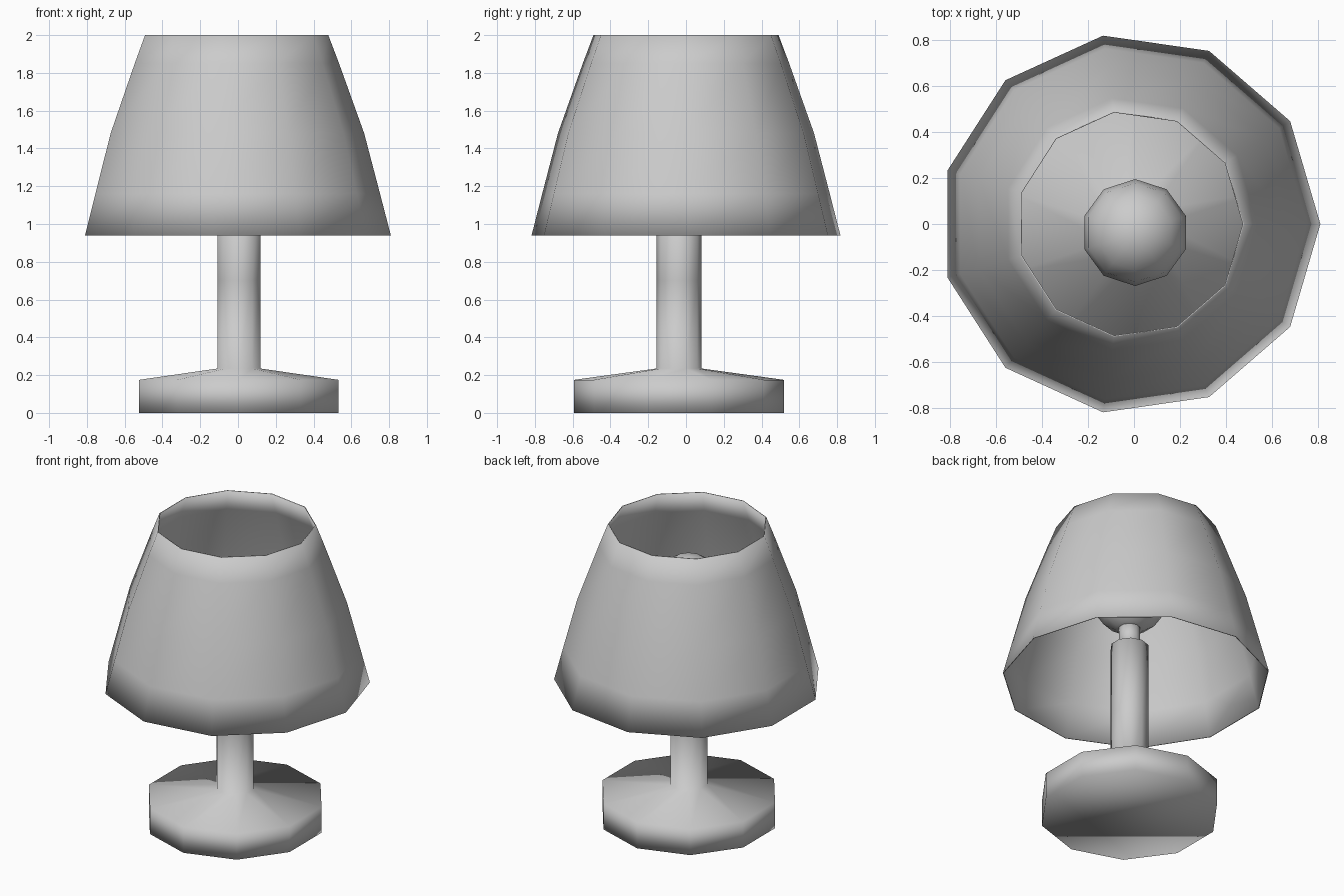
import bpy, bmesh
from math import sin, cos, pi, radians

if "Cube" in bpy.data.objects:
    bpy.data.objects.remove(bpy.data.objects["Cube"])


def lathe(name, profile, sides, center, start=0.0, closed=False):
    """Spin a (radius, z) profile; a radius of 0 becomes a pole."""
    bm = bmesh.new()
    rings = []
    for r, z in profile:
        if r == 0:
            rings.append([bm.verts.new((center[0], center[1], z))] * sides)
        else:
            rings.append([bm.verts.new((center[0] + r * cos(start + 2 * pi * i / sides),
                                        center[1] + r * sin(start + 2 * pi * i / sides), z))
                          for i in range(sides)])
    pairs = list(zip(rings, rings[1:]))
    if closed:
        pairs.append((rings[-1], rings[0]))
    for a, b in pairs:
        for i in range(sides):
            j = (i + 1) % sides
            bm.faces.new(list(dict.fromkeys((a[i], a[j], b[j], b[i]))))
    if not closed:
        # Flat caps on open ends
        if profile[0][0] > 0:
            bm.faces.new(rings[0][::-1])
        if profile[-1][0] > 0:
            bm.faces.new(rings[-1])
    bmesh.ops.recalc_face_normals(bm, faces=bm.faces[:])
    for f in bm.faces:
        f.smooth = True
    mesh = bpy.data.meshes.new(name)
    bm.to_mesh(mesh)
    bm.free()
    obj = bpy.data.objects.new(name, mesh)
    bpy.context.collection.objects.link(obj)
    return obj


AXIS = (0.005, -0.037)
TURN = radians(90)

# Disc base flowing into the stem
lathe("base_and_stem",
      [(0.555, 0), (0.555, 0.175), (0.119, 0.235), (0.119, 0.7), (0.119, 1.19)],
      10, AXIS, TURN)

# Thin bulb socket
lathe("bulb_socket", [(0.068, 1.18), (0.068, 1.345)], 10, AXIS, TURN)

# Round bulb
R, ZC, N = 0.232, 1.54, 8
bulb = [(0 if k in (0, N) else R * sin(pi * k / N), ZC - R * cos(pi * k / N))
        for k in range(N + 1)]
lathe("bulb", bulb, 10, AXIS, TURN)

# Thin-walled, slightly bulging lampshade, open at both ends
outer = [(0.826, 0.94), (0.769, 1.16), (0.685, 1.48), (0.552, 1.85), (0.495, 2.0)]
inner = [(r - 0.006, z) for r, z in reversed(outer)]
lathe("lampshade", outer + inner, 11, (-0.017, 0), closed=True)
